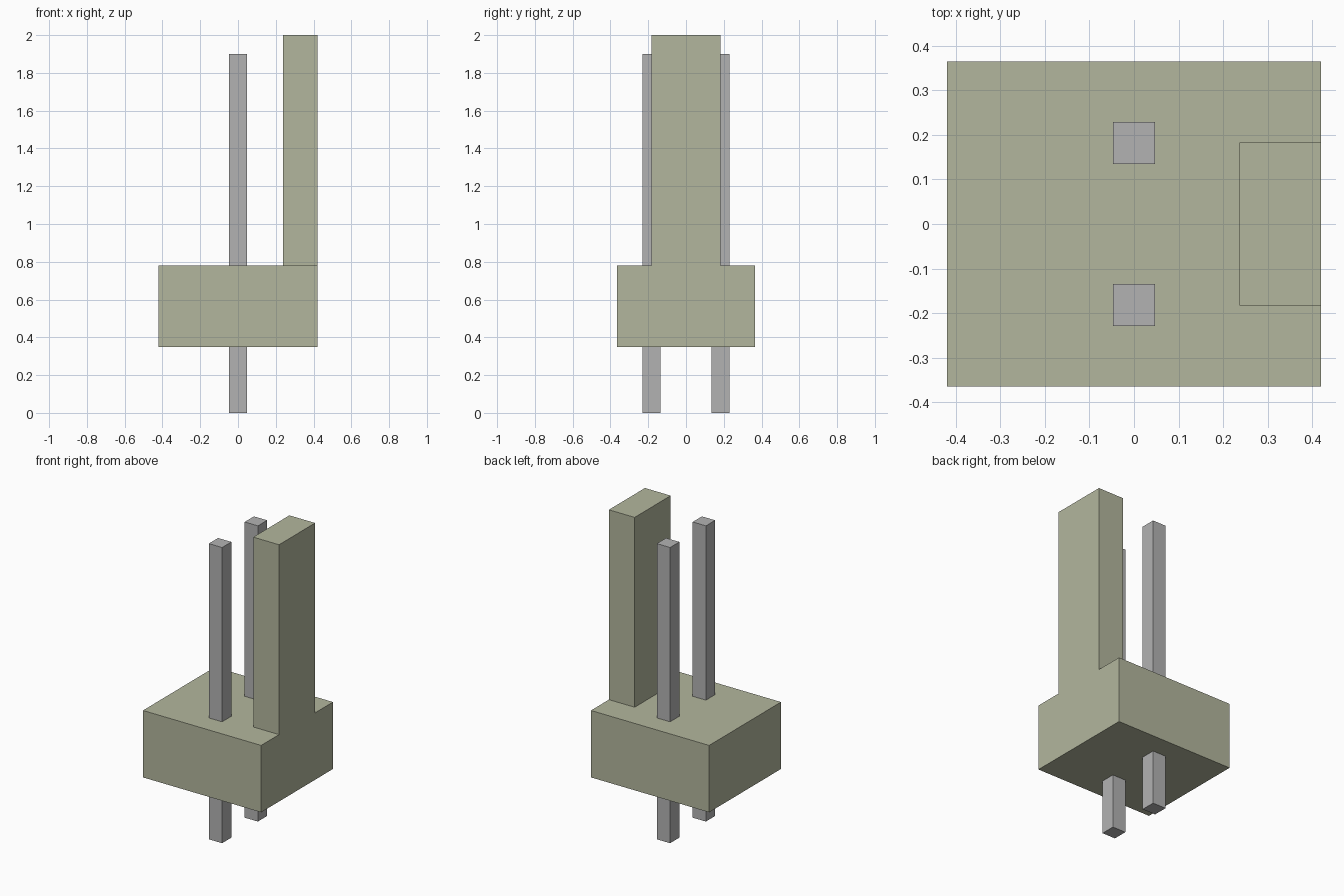
import bpy
import bmesh
from mathutils import Matrix, Vector

if "Cube" in bpy.data.objects:
    bpy.data.objects.remove(bpy.data.objects["Cube"], do_unlink=True)


def make_material(name, color):
    mat = bpy.data.materials.new(name)
    mat.use_nodes = True
    mat.diffuse_color = color
    mat.node_tree.nodes["Principled BSDF"].inputs["Base Color"].default_value = color
    return mat


def box(name, low, high, mat):
    """Flat-shaded box spanning two opposite corners."""
    low, high = Vector(low), Vector(high)
    bm = bmesh.new()
    place = Matrix.Translation((low + high) / 2) @ Matrix.Diagonal((*(high - low), 1))
    bmesh.ops.create_cube(bm, size=1, matrix=place)
    mesh = bpy.data.meshes.new(name)
    bm.to_mesh(mesh)
    bm.free()
    mesh.materials.append(mat)
    obj = bpy.data.objects.new(name, mesh)
    bpy.context.collection.objects.link(obj)
    return obj


plastic = make_material("sage plastic", (0.45, 0.47, 0.34, 1))
metal = make_material("grey metal", (0.45, 0.45, 0.45, 1))

HALF_X, HALF_Y = 0.42, 0.365
BASE_BOTTOM, BASE_TOP = 0.35, 0.78

# Housing block with an upright locking wall flush with its left side
box("housing", (-HALF_X, -HALF_Y, BASE_BOTTOM), (HALF_X, HALF_Y, BASE_TOP), plastic)
box("locking_wall", (0.237, -0.183, BASE_TOP), (HALF_X, 0.183, 2), plastic)

# Two square pins passing through the housing
PIN_HALF = 0.047
for name, y in (("front_pin", -0.182), ("back_pin", 0.182)):
    box(name, (-PIN_HALF, y - PIN_HALF, 0), (PIN_HALF, y + PIN_HALF, 1.9), metal)
